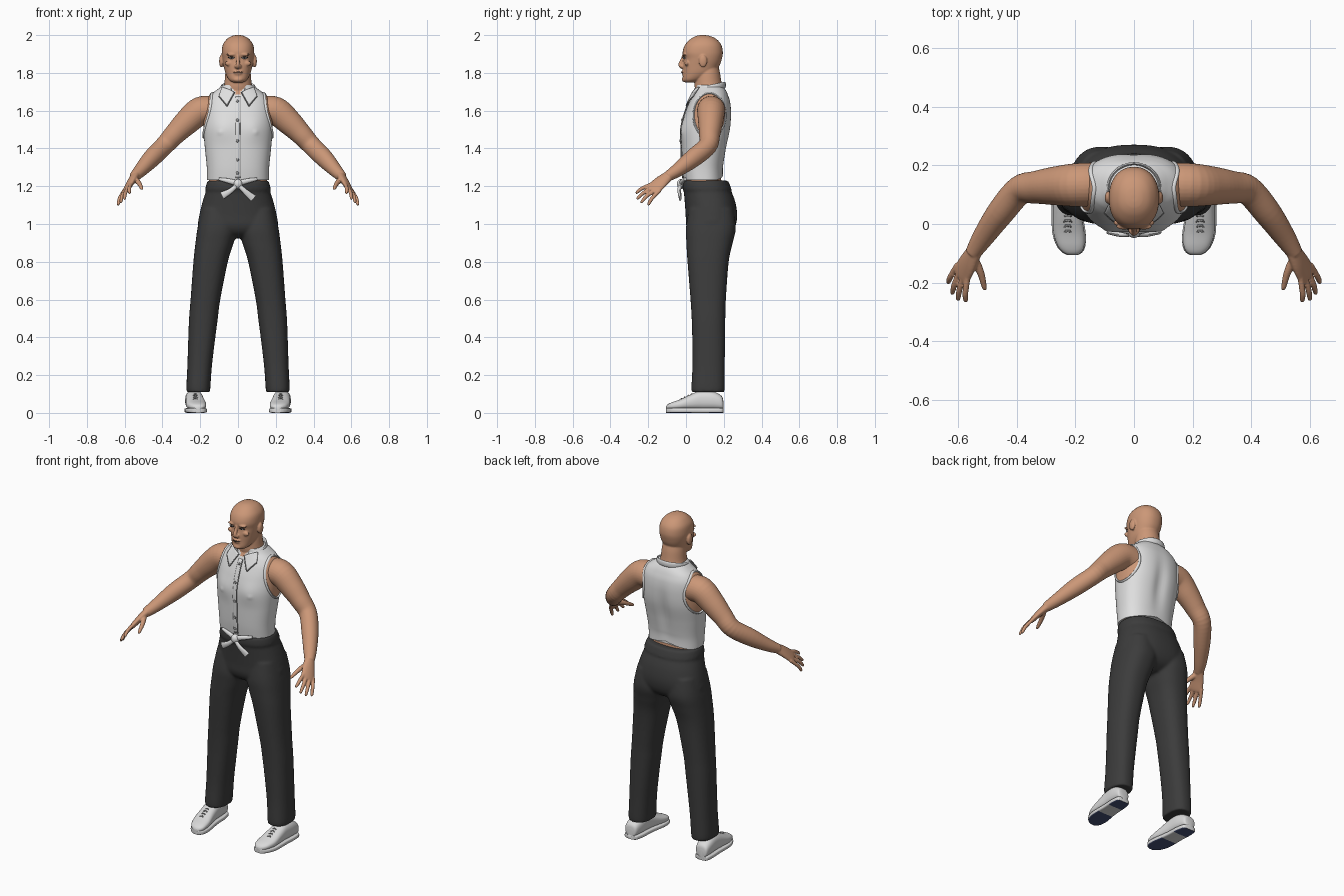
import bpy, bmesh
from math import sin, cos, pi, exp
from mathutils import Vector as V

if "Cube" in bpy.data.objects:
    bpy.data.objects.remove(bpy.data.objects["Cube"])


def material(name, rgb):
    m = bpy.data.materials.new(name)
    m.use_nodes = True
    m.diffuse_color = (*rgb, 1)
    m.node_tree.nodes["Principled BSDF"].inputs["Base Color"].default_value = (*rgb, 1)
    return m


SKIN = material("skin", (0.60, 0.31, 0.185))
CLOTH = material("white cloth", (0.74, 0.74, 0.74))
DARK = material("charcoal cloth", (0.045, 0.045, 0.045))
SHOE = material("white leather", (0.70, 0.70, 0.70))
NAVY = material("navy rubber", (0.06, 0.08, 0.18))
GREY = material("grey trim", (0.28, 0.28, 0.28))
EYE = material("dark eye", (0.05, 0.035, 0.03))


def smooth_rows(rows, k=6):
    """Catmull-Rom rows passing through the given ones."""
    out = []
    for i in range(len(rows) - 1):
        a, b, c, d = (rows[max(0, min(j, len(rows) - 1))] for j in (i - 1, i, i + 1, i + 2))
        for s in range(k):
            t = s / k
            out.append([q + .5 * t * (r - p + t * (2 * p - 5 * q + 4 * r - w + t * (3 * (q - r) + w - p)))
                        for p, q, r, w in zip(a, b, c, d)])
    return out + [list(rows[-1])]


def ring(c, u, v, n, p):
    def f(x):
        return (1 if x > 0 else -1) * abs(x) ** (2 / p)
    return [c + u * f(cos(2 * pi * i / n)) + v * f(sin(2 * pi * i / n)) for i in range(n)]


def slab(rows, n=48, p=2.3, k=6):
    """Level slices: z, x min, x max, y front, y back."""
    return [ring(V(((a + b) / 2, (f + g) / 2, z)), V(((b - a) / 2, 0, 0)), V((0, (g - f) / 2, 0)), n, p)
            for z, a, b, f, g in smooth_rows(rows, k)]


def tube(rows, hint=(0, 0, 1), n=20, k=5, p=2):
    """Slices across a path: x, y, z, radius along hint, other radius."""
    rows = smooth_rows(rows, k)
    out = []
    for i, r in enumerate(rows):
        t = (V(rows[min(i + 1, len(rows) - 1)][:3]) - V(rows[max(i - 1, 0)][:3])).normalized()
        u = V(hint)
        u = (u - t * u.dot(t)).normalized()
        out.append(ring(V(r[:3]), u * r[3], t.cross(u) * r[4], n, p))
    return out


def ball(c, r, n=16):
    return [ring(V(c) - V((0, 0, r[2] * cos(a))), V((r[0] * sin(a), 0, 0)), V((0, r[1] * sin(a), 0)), n, 2)
            for a in [.1 + (pi - .2) * i / 10 for i in range(11)]]


def make(name, parts, mats, voxel=0, mirror=False, closed=False):
    bm = bmesh.new()
    for rings in parts:
        rows = [[bm.verts.new(p) for p in r] for r in rings]
        n = len(rows[0])
        for a, b in zip(rows, rows[1:] + (rows[:1] if closed else [])):
            for i in range(n):
                bm.faces.new((a[i], a[(i + 1) % n], b[(i + 1) % n], b[i]))
        if not closed:
            bm.faces.new(rows[0][::-1])
            bm.faces.new(rows[-1])
    bmesh.ops.recalc_face_normals(bm, faces=bm.faces)
    return finish(name, bm, mats, voxel, mirror)


def finish(name, bm, mats, voxel=0, mirror=False):
    me = bpy.data.meshes.new(name)
    bm.to_mesh(me)
    bm.free()
    ob = bpy.data.objects.new(name, me)
    bpy.context.collection.objects.link(ob)
    for m in mats:
        me.materials.append(m)
    if voxel:
        mod = ob.modifiers.new("blend", 'REMESH')
        mod.mode, mod.voxel_size, mod.use_smooth_shade = 'VOXEL', voxel, True
        mod = ob.modifiers.new("soften", 'SMOOTH')
        mod.factor, mod.iterations = .5, 4
    if mirror:
        ob.modifiers.new("mirror", 'MIRROR')
    bpy.ops.object.select_all(action='DESELECT')
    ob.select_set(True)
    bpy.context.view_layer.objects.active = ob
    bpy.ops.object.shade_smooth_by_angle(angle=.8)
    return ob


def sym(rows):
    return [(z, -w, w, f, b) for z, w, f, b in rows]


# Head, neck and face
skull = sym([(1.75, .03, -.008, .05), (1.765, .05, -.017, .09), (1.80, .067, -.016, .15), (1.84, .076, -.016, .178),
             (1.875, .083, -.012, .19), (1.91, .086, -.018, .195), (1.95, .08, -.004, .186),
             (1.98, .058, .025, .16), (1.995, .033, .052, .128), (2.0, .012, .075, .10)])
neck = sym([(1.62, .10, .06, .20), (1.70, .085, .05, .205), (1.74, .073, .045, .19), (1.80, .067, .05, .18), (1.84, .06, .06, .17)])
face = [tube([(0, -.01, 1.90, .008, .008), (0, -.02, 1.87, .009, .009), (0, -.03, 1.842, .011, .012), (0, -.018, 1.826, .008, .014)], (0, 1, 0)),
        ball((0, -.015, 1.807), (.026, .01, .006)), ball((0, -.013, 1.795), (.023, .01, .006)),
        ball((0, -.008, 1.765), (.026, .014, .014))]
for s in (-1, 1):
    face += [ball((s * .088, .09, 1.862), (.012, .022, .034)), ball((s * .034, -.008, 1.897), (.028, .012, .007)),
             ball((s * .012, -.022, 1.835), (.008, .01, .008)), ball((s * .048, .004, 1.85), (.022, .012, .014))]
head = make("head", [slab(skull, p=2.2), slab(neck, p=2)] + face, [SKIN], .004)
make("eyes", [ball((.034, -.009, 1.879), (.015, .007, .005))], [CLOTH], mirror=True)
make("eye_lines", [ball((.034, -.0135, 1.8795), (.005, .004, .004)),
                   tube([(.018, -.014, 1.881, .002, .002), (.034, -.016, 1.885, .002, .002), (.052, -.006, 1.881, .002, .002)], n=8)], [EYE], mirror=True)
make("mouth_line", [tube([(-.022, -.016, 1.801, .0015, .004), (0, -.024, 1.801, .0015, .004), (.022, -.016, 1.801, .0015, .004)], n=8)], [EYE])

# Arms with palms, fingers and thumbs
arm = [(.13, .135, 1.60, .075, .075), (.20, .133, 1.598, .075, .074), (.27, .13, 1.54, .068, .066), (.335, .125, 1.475, .057, .056),
       (.39, .115, 1.415, .051, .05), (.455, .04, 1.35, .049, .047), (.515, -.045, 1.285, .036, .037), (.55, -.10, 1.25, .027, .027)]
across = (-.56, -.6, .56)
palm = [(.54, -.085, 1.26, .027, .024), (.565, -.13, 1.225, .038, .019), (.587, -.17, 1.188, .042, .014), (.594, -.182, 1.176, .034, .009)]
hand = [tube(palm, across), tube([(.548, -.115, 1.24, .016, .016), (.524, -.165, 1.216, .013, .013),
                                  (.511, -.215, 1.19, .009, .009), (.508, -.226, 1.184, .004, .004)], (1, 0, 0), 12)]
tips = [(.575, -.267, 1.163), (.602, -.262, 1.132), (.622, -.24, 1.113), (.636, -.202, 1.10)]
for i, tip in enumerate(tips):
    base, end = V((.568, -.191, 1.205)).lerp(V((.608, -.149, 1.165)), i / 3), V(tip)
    mid = base.lerp(end, .5) + V((.004, -.004, .004))
    hand.append(tube([(*q, r, r) for q, r in ((base.lerp(end, -.2), .010), (mid, .0105), (base.lerp(end, .93), .008), (end, .003))], across, 12))
make("arms", [tube(arm, n=32)] + hand, [SKIN], .004, True)

# Bare waist
make("waist", [slab(sym([(1.17, .153, 0, .19), (1.22, .154, 0, .188), (1.29, .152, 0, .18)]))], [SKIN])

# Sleeveless shirt with shaped chest and back, open neck and armholes
body = sym([(1.232, .163, -.013, .196), (1.30, .165, -.02, .198), (1.40, .175, -.024, .215), (1.50, .183, -.025, .236),
            (1.58, .18, -.008, .241), (1.64, .172, .015, .236), (1.68, .15, .036, .224), (1.71, .112, .05, .21), (1.735, .078, .052, .19)])
shirt = make("shirt", [slab(body, 96, 2.4, 10)], [CLOTH, SKIN])
for v in shirt.data.vertices:
    x, y, z = v.co
    if y < .1:
        v.co.y -= .008 * exp(-((abs(x) - .085) / .05) ** 2 - ((z - 1.5) / .06) ** 2)
        v.co.y -= .005 * exp(-(((abs(x) - .095) / .01) ** 2 + ((z - 1.485) / .01) ** 2))
    else:
        v.co.y -= .013 * exp(-(x / .035) ** 2 - ((z - 1.46) / .13) ** 2)
        v.co.z += .03 * max(0, 1 - abs(x) / .14) * max(0, min(1, (1.32 - z) / .085))
HOLE = (.125, 1.575, .085, .118)
for f in shirt.data.polygons:
    x, y, z = f.center
    hole = abs(x) > .1 and ((y - HOLE[0]) / HOLE[2]) ** 2 + ((z - HOLE[1]) / HOLE[3]) ** 2 < 1
    f.material_index = int(hole or (y < .1 and abs(x) < (z - 1.675) * .6))
shirt.data.update()
bpy.context.view_layer.update()


def patch(name, corners, mat, lift, mirror=False, nx=8, ny=10):
    """Thin cloth piece laid over the shirt."""
    a, b, c, d = map(V, corners)
    bm = bmesh.new()
    grid = []
    for j in range(ny + 1):
        row = []
        for i in range(nx + 1):
            q = a.lerp(b, i / nx).lerp(d.lerp(c, i / nx), j / ny)
            hit, loc, nor, _ = shirt.closest_point_on_mesh(q)
            row.append(bm.verts.new(loc + nor * lift))
        grid.append(row)
    for r, s in zip(grid, grid[1:]):
        for i in range(nx):
            bm.faces.new((r[i], r[i + 1], s[i + 1], s[i]))
    ob = finish(name, bm, [mat], mirror=mirror)
    mod = ob.modifiers.new("thickness", 'SOLIDIFY')
    mod.thickness, mod.offset = .005, 0


# Collar, placket, piping and buttons
flap = [(.018, .03, 1.70), (.058, .0, 1.625), (.10, .04, 1.675), (.085, .07, 1.725)]
patch("collar_flaps", flap, CLOTH, .009, True)
for i, j in ((0, 1), (1, 2)):
    edge = []
    for t in (0, .25, .5, .75, 1):
        hit, loc, nor, _ = shirt.closest_point_on_mesh(V(flap[i]).lerp(V(flap[j]), t))
        edge.append((*(loc + nor * .01), .003, .003))
    make("collar_edge", [tube(edge, (0, 1, .1), 8)], [GREY], mirror=True)
patch("placket", [(-.014, -.05, 1.24), (.012, -.05, 1.24), (.012, .03, 1.675), (-.014, .03, 1.675)], CLOTH, .002, False, 4, 30)
patch("placket_seam", [(.010, -.05, 1.24), (.013, -.05, 1.24), (.013, .03, 1.675), (.010, .03, 1.675)], GREY, .003, False, 1, 30)
band = []
for i in range(25):
    a = (-65 + 310 * i / 24) * pi / 180
    band.append((.088 * cos(a), .122 + .084 * sin(a), 1.718 + .018 * sin(a), .017, .005))
make("collar_band", [tube(band, n=12, k=2)], [CLOTH])
loop = []
for i in range(48):
    a = 2 * pi * i / 48
    y, z = HOLE[0] + HOLE[2] * cos(a), HOLE[1] + HOLE[3] * sin(a)
    ok, loc, nor, _ = shirt.ray_cast(V((1, y, z)), V((-1, 0, 0)))
    if ok:
        loop.append(ring(loc, V((.008, 0, 0)), V((0, cos(a), sin(a))) * .006, 8, 2))
make("armhole_piping", [loop], [CLOTH], mirror=True, closed=True)
buttons = []
for z in (1.65, 1.55, 1.44, 1.34, 1.27):
    ok, loc, nor, _ = shirt.ray_cast(V((0, -1, z)), V((0, 1, 0)))
    buttons.append(ball(loc + V((-.003, -.005, 0)), (.008, .004, .008)))
make("buttons", buttons, [GREY])

# Tied shirt front
make("knot", [ball((0, -.026, 1.212), (.024, .022, .026)),
              tube([(.10, -.004, 1.238, .008, .008), (.05, -.018, 1.228, .013, .010), (0, -.026, 1.215, .015, .012)], n=12),
              tube([(-.10, -.004, 1.238, .008, .008), (-.05, -.018, 1.228, .013, .010), (0, -.026, 1.215, .015, .012)], n=12),
              tube([(0, -.03, 1.21, .011, .011), (-.04, -.036, 1.175, .014, .009), (-.085, -.03, 1.15, .02, .006)], n=12),
              tube([(0, -.03, 1.21, .011, .011), (.035, -.036, 1.175, .014, .009), (.082, -.03, 1.135, .02, .006)], n=12)], [CLOTH])

# Trousers with waistband and hems
hips = sym([(1.225, .157, -.011, .217), (1.18, .168, -.012, .237), (1.12, .187, -.007, .26), (1.05, .204, -.002, .271),
            (.99, .208, .002, .262), (.95, .15, .025, .235), (.925, .06, .07, .19)])
waistband = sym([(1.18, .174, -.018, .242), (1.205, .169, -.018, .233), (1.23, .161, -.015, .222)])
leg = [(1.08, .015, .193, .015, .25), (.98, .005, .214, 0, .264), (.90, .023, .225, .002, .247), (.80, .054, .236, .008, .226),
       (.60, .094, .251, .024, .211), (.50, .107, .259, .03, .208), (.40, .12, .263, .033, .207), (.25, .138, .268, .034, .205),
       (.14, .146, .273, .029, .205), (.11, .148, .271, .031, .202)]
other = [(z, -b, -a, f, g) for z, a, b, f, g in leg]
make("trousers", [slab(hips), slab(waistband), slab(leg, p=2.4), slab(other, p=2.4)], [DARK], .008)

# Shoes with soles and laces: y, middle x, half width, top
last = smooth_rows([(.198, .238, .02, .06), (.188, .237, .038, .09), (.14, .234, .046, .115), (.08, .231, .046, .118), (.03, .228, .049, .10),
                    (-.03, .222, .053, .072), (-.075, .215, .045, .056), (-.097, .211, .03, .045), (-.106, .21, .014, .034)])
upper = [ring(V((x, y, .008 + h / 2)), V((w, 0, 0)), V((0, 0, h / 2 - .008)), 28, 2.5) for y, x, w, h in last]
sole = [ring(V((x, y, .013)), V((w + .004, 0, 0)), V((0, 0, .013)), 28, 5) for y, x, w, h in last]
make("shoes", [upper], [SHOE], mirror=True)
soles = make("soles", [sole], [SHOE, NAVY], mirror=True)
for f in soles.data.polygons:
    f.material_index = int(f.normal.z < -.8 and (f.center.y < .03 or f.center.y > .12))
laces = []
for y, z in ((.03, .101), (.012, .094), (-.006, .085), (-.024, .076)):
    for d in (-.006, .006):
        laces.append(tube([(.203, y - d, z - .014, .003, .003), (.226, y, z, .003, .003), (.249, y + d, z - .014, .003, .003)], n=8))
make("laces", laces, [GREY], mirror=True)
